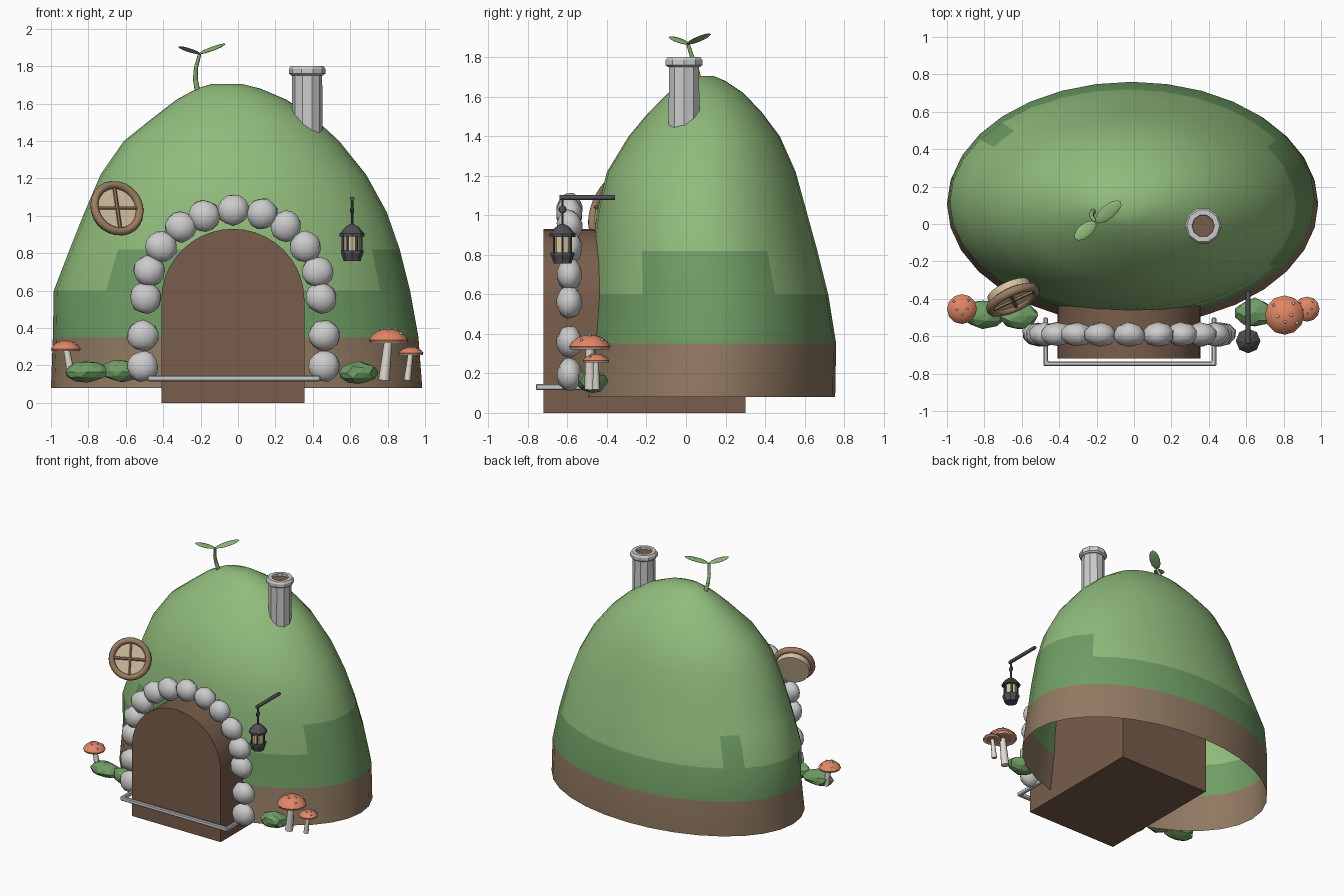
import bpy, bmesh, math, random
from mathutils import Vector, Matrix

if "Cube" in bpy.data.objects:
    bpy.data.objects.remove(bpy.data.objects["Cube"])

random.seed(4)


def material(name, r, g, b):
    m = bpy.data.materials.new(name)
    m.diffuse_color = (r, g, b, 1)
    m.use_nodes = True
    m.node_tree.nodes["Principled BSDF"].inputs["Base Color"].default_value = m.diffuse_color
    return m


GRASS = material("grass", 0.28, 0.5, 0.2)
MOSS = material("moss", 0.16, 0.34, 0.13)
EARTH = material("earth", 0.28, 0.19, 0.12)
WOOD = material("wood", 0.19, 0.11, 0.07)
TRIM = material("trim", 0.33, 0.2, 0.12)
GLASS = material("pane", 0.68, 0.56, 0.36)
CAP = material("mushroom_cap", 0.75, 0.24, 0.13)
IRON = material("iron", 0.08, 0.08, 0.09)
PALE = material("pale", 0.75, 0.7, 0.64)


def add(name, bm, mats=(), angle=None):
    """Turn a bmesh into an object; angle gives smooth shading below it."""
    me = bpy.data.meshes.new(name)
    bm.to_mesh(me)
    bm.free()
    ob = bpy.data.objects.new(name, me)
    bpy.context.collection.objects.link(ob)
    for m in mats:
        me.materials.append(m)
    if angle:
        bpy.ops.object.select_all(action='DESELECT')
        ob.select_set(True)
        bpy.context.view_layer.objects.active = ob
        bpy.ops.object.shade_smooth_by_angle(angle=math.radians(angle))
    return ob


def bridge(bm, a, b):
    n = len(a)
    return [bm.faces.new((a[i], a[(i + 1) % n], b[(i + 1) % n], b[i])) for i in range(n)]


def lathe(name, profile, seg, loc, mat=None, angle=None, axis=(0, 0, 1)):
    """Revolve (radius, height) points round an axis, with both ends capped."""
    bm = bmesh.new()
    rings = [[bm.verts.new((r * math.cos(2 * math.pi * i / seg), r * math.sin(2 * math.pi * i / seg), z))
              for i in range(seg)] for r, z in profile]
    for a, b in zip(rings, rings[1:]):
        bridge(bm, a, b)
    bm.faces.new(rings[0][::-1])
    bm.faces.new(rings[-1])
    rot = Vector((0, 0, 1)).rotation_difference(Vector(axis)).to_matrix().to_4x4()
    bm.transform(Matrix.Translation(loc) @ rot)
    return add(name, bm, [mat] if mat else [], angle)


def rod(name, p, q, r, mat=None, seg=8, r2=None):
    d = Vector(q) - Vector(p)
    return lathe(name, [(r, 0), (r2 or r, d.length)], seg, p, mat, 50, d)


def blob(name, loc, size, mat=None, ico=False, jitter=0.0, angle=None, tilt=0):
    bm = bmesh.new()
    if ico:
        bmesh.ops.create_icosphere(bm, subdivisions=2, radius=1)
    else:
        bmesh.ops.create_uvsphere(bm, u_segments=10, v_segments=7, radius=1)
    for v in bm.verts:
        v.co *= 1 + random.uniform(-jitter, jitter)
    bm.transform(Matrix.Translation(loc) @ Matrix.Rotation(tilt, 4, 'Y') @ Matrix.Diagonal((*size, 1)))
    return add(name, bm, [mat] if mat else [], angle)


# Hill shell, open underneath: z, left, right, front, back of each ring
SEG = 32
rows = [(0.08, -1.0, 0.985, -0.54, 0.755), (0.35, -0.99, 0.965, -0.5, 0.76),
        (0.60, -0.985, 0.92, -0.49, 0.72), (0.82, -0.9, 0.865, -0.475, 0.665),
        (1.02, -0.82, 0.795, -0.45, 0.61), (1.22, -0.735, 0.685, -0.4, 0.555),
        (1.40, -0.61, 0.54, -0.29, 0.475), (1.52, -0.46, 0.41, -0.19, 0.385),
        (1.62, -0.33, 0.26, -0.09, 0.29), (1.68, -0.22, 0.12, -0.01, 0.2),
        (1.705, -0.14, 0.02, 0.04, 0.14)]
bm = bmesh.new()
rings = []
for z, l, r, f, b in rows:
    rings.append([bm.verts.new(((l + r) / 2 + (r - l) / 2 * math.cos(2 * math.pi * i / SEG),
                                (f + b) / 2 + (b - f) / 2 * math.sin(2 * math.pi * i / SEG), z))
                  for i in range(SEG)])
moss_columns = [29, 30, 31, 0, 1, 2, 12] + list(range(20, 24))
for k, (lo, hi) in enumerate(zip(rings, rings[1:])):
    for i, face in enumerate(bridge(bm, lo, hi)):
        moss = k == 1 or (k == 2 and i in moss_columns)
        face.material_index = 2 if k == 0 else 1 if moss else 0
bm.faces.new(rings[-1])
add("hill", bm, [GRASS, MOSS, EARTH], 60)

# Arched door block
bm = bmesh.new()
outline = [(-0.41, 0), (0.355, 0)] + [(-0.0275 + 0.3825 * math.cos(math.pi * i / 20),
                                      0.55 + 0.38 * math.sin(math.pi * i / 20)) for i in range(21)]
front = [bm.verts.new((x, -0.72, z)) for x, z in outline]
back = [bm.verts.new((x, 0.30, z)) for x, z in outline]
bridge(bm, front, back)
bm.faces.new(front)
bm.faces.new(back[::-1])
bmesh.ops.recalc_face_normals(bm, faces=bm.faces)
add("door_block", bm, [WOOD], 30)

# U-shaped doorstep rail
bm = bmesh.new()
path = [(-0.485, -0.5), (-0.485, -0.76), (0.44, -0.76), (0.44, -0.5),
        (0.415, -0.5), (0.415, -0.735), (-0.46, -0.735), (-0.46, -0.5)]
low = [bm.verts.new((x, y, 0.115)) for x, y in path]
top = [bm.verts.new((x, y, 0.147)) for x, y in path]
bridge(bm, low, top)
bm.faces.new(low[::-1])
bm.faces.new(top)
bmesh.ops.recalc_face_normals(bm, faces=bm.faces)
bmesh.ops.bevel(bm, geom=bm.edges[:], offset=0.006, segments=1, affect='EDGES')
add("doorstep_rail", bm)

# Stones round the arch
stones = [(-0.51, 0.195), (-0.51, 0.36), (-0.495, 0.56), (-0.475, 0.705), (-0.41, 0.835),
          (-0.305, 0.94), (-0.18, 1.0), (-0.025, 1.03), (0.13, 1.01), (0.255, 0.945),
          (0.36, 0.835), (0.425, 0.70), (0.445, 0.56), (0.46, 0.36), (0.46, 0.195)]
for i, (x, z) in enumerate(stones):
    blob(f"arch_stone_{i + 1}", (x, -0.59, z), (0.088, 0.065, 0.082), jitter=0.05,
         angle=60, tilt=random.uniform(-0.5, 0.5))

# Round window: ring, pane and crossbars, turned to its facing direction
normal = Vector((0.40, -0.87, 0.33)).normalized()
centre = Vector((-0.647, -0.405, 1.04))
lathe("window_pane", [(0.122, -0.065), (0.122, 0.0)], 24, centre, GLASS, 40, normal)
bm = bmesh.new()
hoops = []
for i in range(24):
    a = 2 * math.pi * i / 24
    hoops.append([])
    for j in range(8):
        b = 2 * math.pi * j / 8
        r = 0.132 + 0.022 * math.cos(b)
        hoops[-1].append(bm.verts.new((r * math.cos(a), r * math.sin(a), 0.025 * math.sin(b))))
for i in range(24):
    bridge(bm, hoops[i - 1], hoops[i])
bmesh.ops.recalc_face_normals(bm, faces=bm.faces)
bm.transform(Matrix.Translation(centre) @ Vector((0, 0, 1)).rotation_difference(normal).to_matrix().to_4x4())
add("window_ring", bm, [TRIM], 60)
side = normal.cross(Vector((0, 0, 1))).normalized()
for i, d in enumerate((side, side.cross(normal))):
    c = centre + normal * 0.004
    rod(f"window_bar_{i + 1}", c - d * 0.125, c + d * 0.125, 0.01, TRIM, 6)

# Chimney with capped rim and sooty mouth
lathe("chimney", [(0.083, 1.38), (0.08, 1.755)], 10, (0.37, -0.01, 0))
lathe("chimney_rim", [(0.085, 1.75), (0.098, 1.76), (0.098, 1.785), (0.088, 1.8), (0.06, 1.8),
                      (0.058, 1.775)], 10, (0.37, -0.01, 0))
lathe("chimney_mouth", [(0.059, 1.77), (0.059, 1.782)], 10, (0.37, -0.01, 0), WOOD)

# Sprout on top: bent stem and two leaves
stem = [(-0.215, 0.07, 1.66), (-0.228, 0.055, 1.73), (-0.225, 0.035, 1.79), (-0.205, 0.01, 1.865)]
for i in range(3):
    rod(f"sprout_stem_{i + 1}", stem[i], stem[i + 1], 0.015 - 0.002 * i, GRASS, 8, 0.013 - 0.002 * i)
for i, tip in enumerate([(-0.07, 0.12, 1.92), (-0.315, -0.08, 1.905)]):
    base, tip = Vector(stem[-1]), Vector(tip)
    d = tip - base
    across = d.cross(Vector((0, 0, 1))).normalized()
    up = across.cross(d).normalized()
    frame = Matrix((d.normalized(), across, up)).transposed().to_4x4()
    bm = bmesh.new()
    bmesh.ops.create_uvsphere(bm, u_segments=12, v_segments=6, radius=1)
    bm.transform(Matrix.Translation((base + tip) / 2) @ frame @ Matrix.Diagonal((d.length / 2, 0.037, 0.008, 1)))
    add(f"sprout_leaf_{i + 1}", bm, [GRASS], 60)

# Lantern on its bracket
LX, LY = 0.61, -0.625
rod("lantern_bracket", (LX, -0.36, 1.09), (LX, -0.64, 1.09), 0.013, IRON)
rod("lantern_hook", (LX, LY, 0.94), (LX, LY, 1.09), 0.007, IRON, 6)
blob("lantern_loop", (LX, LY, 1.03), (0.012, 0.02, 0.02), IRON)
lathe("lantern_roof", [(0.066, 0.89), (0.066, 0.905), (0.035, 0.94), (0.012, 0.955)], 8, (LX, LY, 0), IRON)
lathe("lantern_glass", [(0.042, 0.80), (0.042, 0.895)], 8, (LX, LY, 0), GLASS)
lathe("lantern_base", [(0.046, 0.757), (0.05, 0.775), (0.06, 0.80), (0.06, 0.813)], 8, (LX, LY, 0), IRON)
for i in range(6):
    a = math.pi * i / 3
    x, y = LX + 0.05 * math.cos(a), LY + 0.05 * math.sin(a)
    rod(f"lantern_post_{i + 1}", (x, y, 0.80), (x, y, 0.9), 0.006, IRON, 6)

# Mushrooms: foot, cap centre, cap radius, cap height
for i, (foot, head, r, h) in enumerate([((0.78, -0.485, 0.12), (0.805, -0.487, 0.325), 0.105, 0.07),
                                        ((0.905, -0.455, 0.12), (0.925, -0.455, 0.26), 0.067, 0.038),
                                        ((-0.89, -0.455, 0.14), (-0.92, -0.455, 0.28), 0.08, 0.052)]):
    rod(f"mushroom_stem_{i + 1}", foot, (head[0], head[1], head[2] + 0.02), r * 0.28, PALE, 8, r * 0.2)
    lathe(f"mushroom_gills_{i + 1}", [(r * 0.4, 0.004), (r * 0.95, -0.004), (r * 0.96, 0.004)], 12, head)
    lathe(f"mushroom_cap_{i + 1}", [(r * 0.95, 0), (r, h * 0.15), (r * 0.86, h * 0.5),
                                    (r * 0.55, h * 0.85), (r * 0.2, h)], 12, head, CAP, 50)
    for k in range(6):
        a = 2.4 * k
        s = (0.35, 0.75)[k % 2]
        spot = (head[0] + r * s * math.cos(a), head[1] + r * s * math.sin(a), head[2] + h * (0.95, 0.64)[k % 2])
        blob(f"mushroom_spot_{i + 1}_{k + 1}", spot, (r * 0.08,) * 3, PALE)

# Low-poly bushes at the foot of the hill
for i, (x, y, z, sx) in enumerate([(-0.81, -0.48, 0.165, 0.12), (-0.62, -0.49, 0.17, 0.11),
                                   (0.645, -0.475, 0.16, 0.105)]):
    blob(f"bush_{i + 1}", (x, y, z), (sx, 0.075, 0.058), MOSS, ico=True, jitter=0.12)
